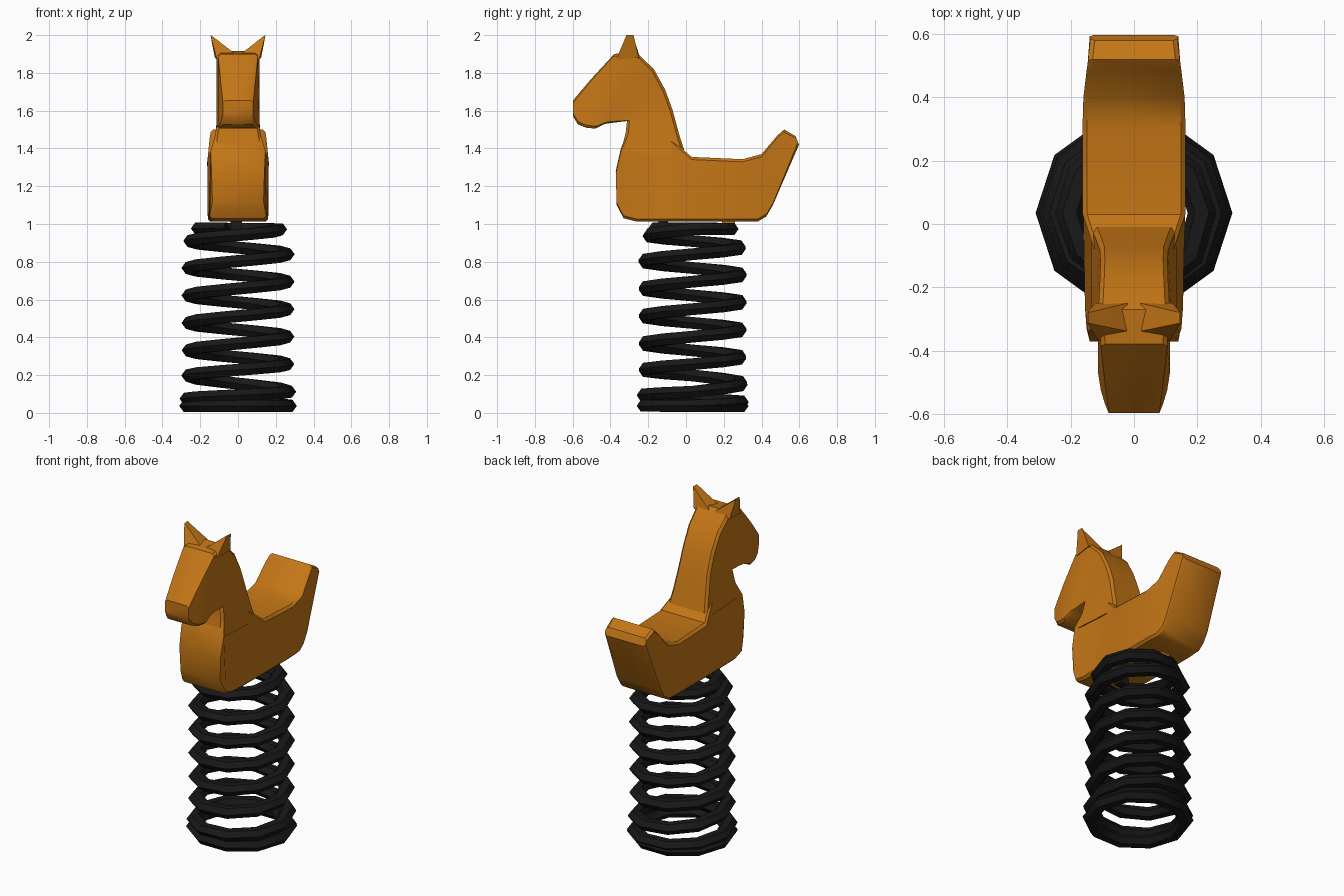
import bpy, bmesh, math

if "Cube" in bpy.data.objects:
    bpy.data.objects.remove(bpy.data.objects["Cube"])


def material(name, rgb):
    m = bpy.data.materials.new(name)
    m.diffuse_color = (*rgb, 1)
    m.use_nodes = True
    m.node_tree.nodes["Principled BSDF"].inputs["Base Color"].default_value = m.diffuse_color
    return m


ORANGE = material("orange paint", (0.55, 0.18, 0.008))
BLACK = material("black steel", (0.009, 0.009, 0.010))


def loft(name, rings, mat, angle):
    """Skin a list of equal-length vertex rings and cap both ends."""
    bm = bmesh.new()
    rows = [[bm.verts.new(p) for p in r] for r in rings]
    n = len(rows[0])
    for a, b in zip(rows, rows[1:]):
        for i in range(n):
            j = (i + 1) % n
            bm.faces.new((a[i], a[j], b[j], b[i]))
    bm.faces.new(rows[0])
    bm.faces.new(rows[-1])
    bmesh.ops.recalc_face_normals(bm, faces=bm.faces)
    me = bpy.data.meshes.new(name)
    bm.to_mesh(me)
    bm.free()
    me.materials.append(mat)
    ob = bpy.data.objects.new(name, me)
    bpy.context.collection.objects.link(ob)
    bpy.ops.object.select_all(action='DESELECT')
    ob.select_set(True)
    bpy.context.view_layer.objects.active = ob
    bpy.ops.object.shade_smooth_by_angle(angle=math.radians(angle))
    return ob


def section(y0, z0, w0, y1, z1, w1, c=0.014):
    """Chamfered slab section between a lower/front and an upper/back point."""
    d = math.hypot(y1 - y0, z1 - z0)
    k = min(c / d, 0.3)

    def at(t, x):
        return (x, y0 + (y1 - y0) * t, z0 + (z1 - z0) * t)
    return [at(0, -w0 + c), at(0, w0 - c), at(k, w0), at(1 - k, w1),
            at(1, w1 - c), at(1, -w1 + c), at(1 - k, -w1), at(k, -w0)]


# Body with the raised tail rest: bottom y, z, half width, top y, z, half width
body = [(-0.367, 1.10, 0.135, -0.372, 1.28, 0.14),
        (-0.33, 1.03, 0.15, -0.345, 1.40, 0.145),
        (-0.26, 1.013, 0.155, -0.31, 1.48, 0.122),
        (-0.10, 1.013, 0.158, -0.09, 1.46, 0.122),
        (0.02, 1.013, 0.16, 0.03, 1.355, 0.162),
        (0.30, 1.013, 0.16, 0.30, 1.343, 0.163),
        (0.38, 1.013, 0.155, 0.40, 1.37, 0.16),
        (0.425, 1.04, 0.15, 0.485, 1.47, 0.15),
        (0.46, 1.10, 0.15, 0.52, 1.50, 0.145),
        (0.598, 1.42, 0.14, 0.58, 1.465, 0.138)]
loft("horse_body", [section(*s) for s in body], ORANGE, 35)

# Neck and head: front y, z, back y, z, half width
head = [(-0.345, 1.38, 0.00, 1.36, 0.135),
        (-0.32, 1.48, -0.035, 1.47, 0.12),
        (-0.312, 1.545, -0.07, 1.60, 0.108),
        (-0.38, 1.537, -0.11, 1.71, 0.106),
        (-0.43, 1.53, -0.17, 1.82, 0.108),
        (-0.48, 1.505, -0.27, 1.915, 0.113),
        (-0.53, 1.51, -0.38, 1.90, 0.105),
        (-0.572, 1.527, -0.50, 1.77, 0.092),
        (-0.598, 1.57, -0.598, 1.655, 0.08)]
loft("horse_head", [section(a, b, w, c, d, w) for a, b, c, d, w in head],
     ORANGE, 35)

# Pointed ears leaning outwards
for side, label in ((-1, "left"), (1, "right")):
    base = [(0.015, -0.34, 1.90), (0.112, -0.37, 1.87),
            (0.122, -0.25, 1.88), (0.02, -0.25, 1.90)]
    tip = [(0.136, -0.315, 1.995), (0.146, -0.315, 2.0),
           (0.146, -0.278, 2.0), (0.136, -0.278, 1.99)]
    loft(label + "_ear", [[(side * x, y, z) for x, y, z in r]
                          for r in (base, tip)], ORANGE, 30)


# Coil spring, closed at both ends: turns, height, radius
KEYS = [(-7, 0.036, 0.266), (-6, 0.038, 0.266), (-5, 0.112, 0.263),
        (-4.5, 0.198, 0.255), (-4, 0.258, 0.253), (0, 0.84, 0.255),
        (0.5, 0.91, 0.245), (1, 0.972, 0.215), (1.7, 0.978, 0.20)]


def coil(t):
    for (t0, z0, r0), (t1, z1, r1) in zip(KEYS, KEYS[1:]):
        if t <= t1:
            f = (t - t0) / (t1 - t0)
            return z0 + (z1 - z0) * f, r0 + (r1 - r0) * f
    return KEYS[-1][1:]


rings = []
for k in range(-70, 18):
    z, r = coil(k / 10)
    a = math.tau * k / 10
    ring = []
    for i in range(6):
        b = math.tau * i / 6
        rr = r + 0.045 * math.cos(b)
        ring.append((rr * math.cos(a), 0.035 + rr * math.sin(a),
                     z + 0.036 * math.sin(b)))
    rings.append(ring)
loft("coil_spring", rings, BLACK, 50)

# Small mounts between spring and belly
for name, y, h, z0, mat in (("front_mount", -0.12, 0.025, 0.97, BLACK),
                            ("rear_mount", 0.225, 0.035, 0.985, ORANGE)):
    loft(name, [[(x - 0.01, y + dy, z) for x, dy in
                 ((-0.03, -h), (0.03, -h), (0.03, h), (-0.03, h))]
                for z in (z0, 1.03)], mat, 30)
